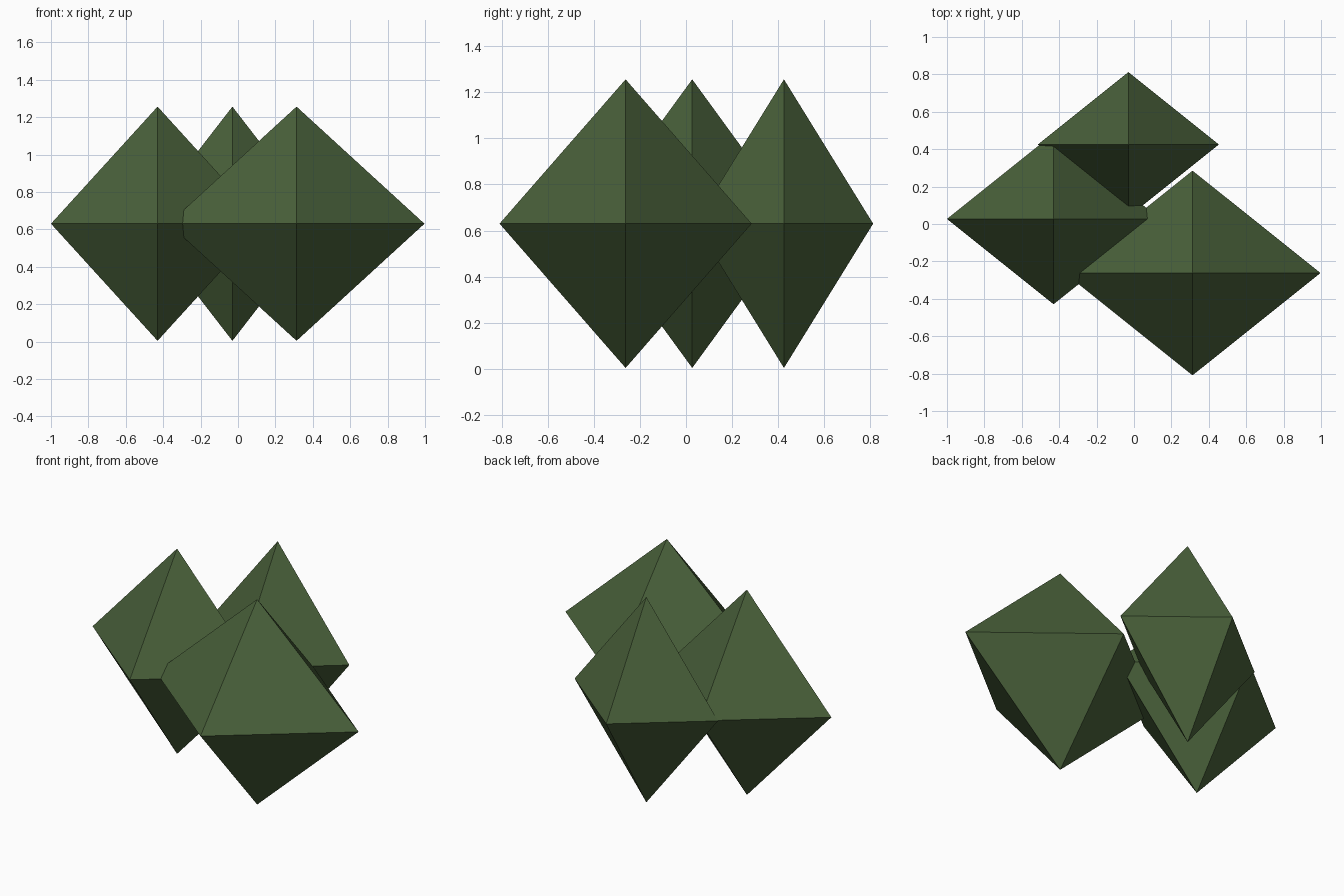
import bpy, bmesh
from mathutils import Vector

if "Cube" in bpy.data.objects:
    bpy.data.objects.remove(bpy.data.objects["Cube"])

# Single dark green for every crystal
green = bpy.data.materials.new("dark_green")
green.diffuse_color = (0.066, 0.117, 0.042, 1)
green.use_nodes = True
green.node_tree.nodes["Principled BSDF"].inputs["Base Color"].default_value = green.diffuse_color


def octahedron(name, center, half):
    """Flat-faced octahedron with a vertex on each axis."""
    bm = bmesh.new()
    for axis in range(3):
        for sign in (-1, 1):
            p = Vector(center)
            p[axis] += sign * half[axis]
            bm.verts.new(p)
    bmesh.ops.convex_hull(bm, input=bm.verts[:])
    bmesh.ops.recalc_face_normals(bm, faces=bm.faces[:])
    mesh = bpy.data.meshes.new(name)
    bm.to_mesh(mesh)
    bm.free()
    mesh.materials.append(green)
    obj = bpy.data.objects.new(name, mesh)
    bpy.context.collection.objects.link(obj)


# Three interpenetrating crystals of equal height
Z, H = 0.63, 0.626
octahedron("left_crystal", (-0.43, 0.027, Z), (0.57, 0.456, H))
octahedron("back_crystal", (-0.03, 0.425, Z), (0.484, 0.387, H))
octahedron("front_right_crystal", (0.313, -0.262, Z), (0.684, 0.547, H))
